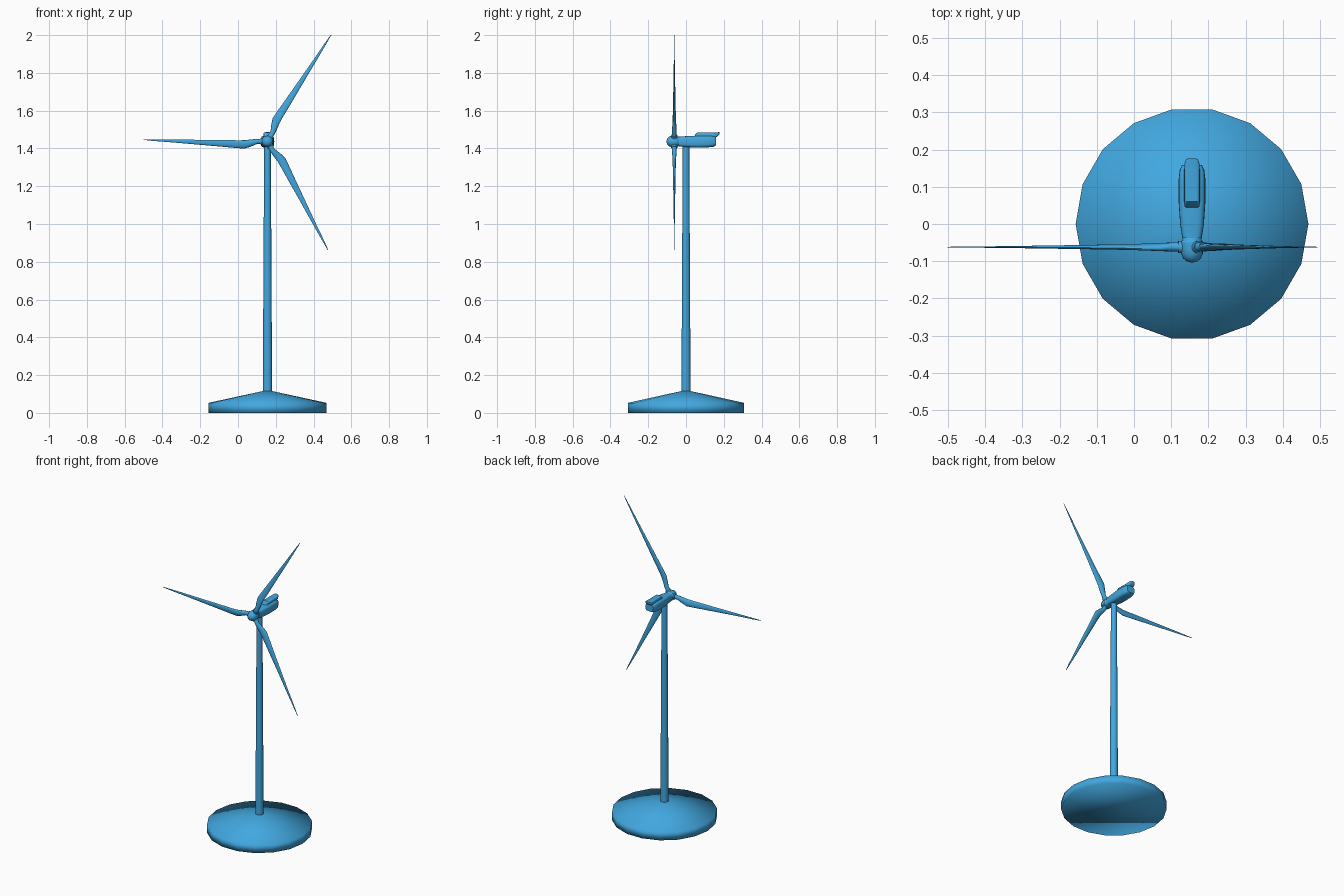
import bpy, bmesh, math
from mathutils import Vector

if "Cube" in bpy.data.objects:
    bpy.data.objects.remove(bpy.data.objects["Cube"])

CX, HUB_Z, HUB_Y = 0.156, 1.437, -0.062

blue = bpy.data.materials.new("sky blue")
blue.diffuse_color = (0.054, 0.39, 0.745, 1)
blue.use_nodes = True
blue.node_tree.nodes["Principled BSDF"].inputs["Base Color"].default_value = blue.diffuse_color


def loft(name, rings, smooth=35):
    """Skin a list of equal-length closed rings, capping both ends."""
    bm = bmesh.new()
    vr = [[bm.verts.new(p) for p in ring] for ring in rings]
    n = len(rings[0])
    for a, b in zip(vr, vr[1:]):
        for i in range(n):
            j = (i + 1) % n
            bm.faces.new((a[i], a[j], b[j], b[i]))
    bm.faces.new(vr[0])
    bm.faces.new(vr[-1])
    bmesh.ops.recalc_face_normals(bm, faces=bm.faces)
    me = bpy.data.meshes.new(name)
    bm.to_mesh(me)
    bm.free()
    me.materials.append(blue)
    ob = bpy.data.objects.new(name, me)
    bpy.context.collection.objects.link(ob)
    bpy.ops.object.select_all(action='DESELECT')
    ob.select_set(True)
    bpy.context.view_layer.objects.active = ob
    if smooth >= 180:
        bpy.ops.object.shade_smooth()
    else:
        bpy.ops.object.shade_smooth_by_angle(angle=math.radians(smooth))
    return ob


def ring(center, u, v, ru, rv, n=18, power=1.0):
    """Ellipse in the u/v plane; power below 1 makes it a rounded box."""
    pts = []
    for i in range(n):
        t = math.tau * i / n
        c, s = math.cos(t), math.sin(t)
        pts.append(center + u * math.copysign(abs(c) ** power, c) * ru
                   + v * math.copysign(abs(s) ** power, s) * rv)
    return pts


X, Y, Z = Vector((1, 0, 0)), Vector((0, 1, 0)), Vector((0, 0, 1))

# Conical foundation, 18 sided, softly shaded all over
loft("foundation", [ring(Vector((CX, 0, z)), X, Y, r, r)
                    for r, z in [(0.313, 0), (0.313, 0.053), (0.027, 0.115)]], 180)

# Tapered tower
loft("tower", [ring(Vector((CX, 0, z)), X, Y, r, r)
               for r, z in [(0.0245, 0.11), (0.0215, 0.72), (0.0175, 1.415)]])


# Nacelle and its roof housing: sections of (y, half width, bottom, top)
def housing(name, sections, power):
    loft(name, [ring(Vector((CX, y, (a + b) / 2)), X, Z, w, (b - a) / 2, 24, power)
                for y, w, a, b in sections], 45)


housing("nacelle", [(-0.038, 0.026, 1.411, 1.462), (0.0, 0.032, 1.407, 1.465),
                    (0.06, 0.036, 1.404, 1.468), (0.12, 0.036, 1.406, 1.468),
                    (0.145, 0.033, 1.409, 1.466), (0.158, 0.027, 1.416, 1.461)], 0.55)
housing("roof_housing", [(0.045, 0.019, 1.452, 1.468), (0.06, 0.021, 1.452, 1.485),
                         (0.145, 0.021, 1.452, 1.484), (0.163, 0.020, 1.462, 1.485),
                         (0.173, 0.016, 1.470, 1.486), (0.178, 0.008, 1.477, 1.486)], 0.45)

# Rounded hub with a short shaft into the nacelle
loft("hub", [ring(Vector((CX, y, HUB_Z)), X, Z, r, r, 20)
             for r, y in [(0.005, -0.103), (0.015, -0.1), (0.024, -0.092), (0.029, -0.08),
                          (0.031, -0.066), (0.031, -0.05), (0.026, -0.043), (0.024, -0.03)]])

# Three blades: stations of (radius, right edge, left edge, thickness)
stations = [(0.02, -0.013, 0.013, 0.026), (0.055, -0.013, 0.014, 0.025),
            (0.085, -0.010, 0.028, 0.021), (0.12, -0.005, 0.040, 0.018),
            (0.16, -0.004, 0.038, 0.015), (0.25, -0.004, 0.031, 0.012),
            (0.36, -0.003, 0.023, 0.009), (0.50, -0.003, 0.013, 0.005),
            (0.60, -0.002, 0.007, 0.003), (0.657, -0.001, 0.002, 0.0015)]
hub = Vector((CX, HUB_Y, HUB_Z))
for k in range(3):
    a = math.radians(59.1 + 120 * k)
    d = Vector((math.cos(a), 0, math.sin(a)))
    n = Vector((-math.sin(a), 0, math.cos(a)))
    rings = []
    for u, lo, hi, t in stations:
        tw = math.radians(14) * max(0, 1 - u / 0.5) if u > 0.06 else 0
        chord = n * math.cos(tw) + Y * math.sin(tw)
        thick = Y * math.cos(tw) - n * math.sin(tw)
        rings.append(ring(hub + d * u + n * (lo + hi) / 2, chord, thick,
                          (hi - lo) / 2, t / 2, 14))
    loft(f"blade_{k + 1}", rings, 60)
    # Root collar
    loft(f"blade_collar_{k + 1}", [ring(hub + d * u, n, Y, 0.0165, 0.0165, 16)
                                   for u in (0.015, 0.037)])
